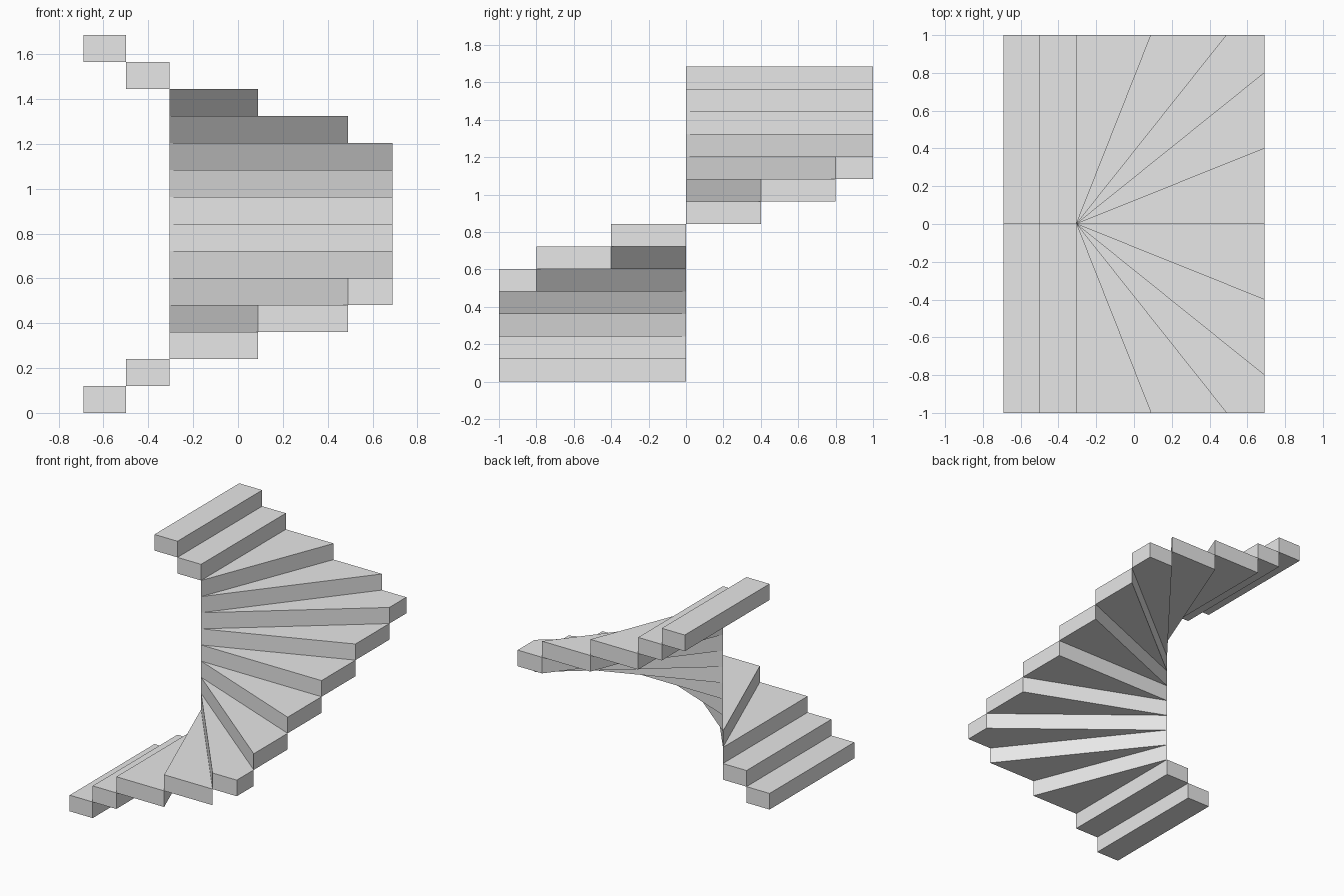
import bpy
import bmesh

if "Cube" in bpy.data.objects:
    bpy.data.objects.remove(bpy.data.objects["Cube"], do_unlink=True)

RISE = 1.685 / 14
LEFT, MID, PIVOT, RIGHT = -0.69, -0.5, -0.305, 0.69

grey = bpy.data.materials.new("plain_grey")
grey.use_nodes = True
grey.diffuse_color = (0.8, 0.8, 0.8, 1)
grey.node_tree.nodes["Principled BSDF"].inputs["Base Color"].default_value = grey.diffuse_color


def add_step(name, outline, level):
    """One solid step: a plan outline raised by a single riser."""
    bm = bmesh.new()
    base = bm.faces.new([bm.verts.new((x, y, level * RISE)) for x, y in outline])
    top = bmesh.ops.extrude_face_region(bm, geom=[base], use_keep_orig=True)
    verts = [v for v in top["geom"] if isinstance(v, bmesh.types.BMVert)]
    bmesh.ops.translate(bm, verts=verts, vec=(0, 0, RISE))
    bmesh.ops.recalc_face_normals(bm, faces=bm.faces)
    mesh = bpy.data.meshes.new(name)
    bm.to_mesh(mesh)
    bm.free()
    mesh.materials.append(grey)
    bpy.context.collection.objects.link(bpy.data.objects.new(name, mesh))


# Plan outlines of the lower half: two straight steps, then five winders
pivot = (PIVOT, 0)
lower_half = [
    [(LEFT, -1), (MID, -1), (MID, 0), (LEFT, 0)],
    [(MID, -1), (PIVOT, -1), pivot, (MID, 0)],
    [pivot, (PIVOT, -1), (0.09, -1)],
    [pivot, (0.09, -1), (0.49, -1)],
    [pivot, (0.49, -1), (RIGHT, -1), (RIGHT, -0.8)],
    [pivot, (RIGHT, -0.8), (RIGHT, -0.4)],
    [pivot, (RIGHT, -0.4), (RIGHT, 0)],
]

# The upper half mirrors the plan and keeps climbing
for i, outline in enumerate(lower_half):
    kind = "straight_step" if i < 2 else "winder_step"
    add_step(f"lower_{kind}_{i + 1}", outline, i)
    add_step(f"upper_{kind}_{14 - i}", [(x, -y) for x, y in outline], 13 - i)
